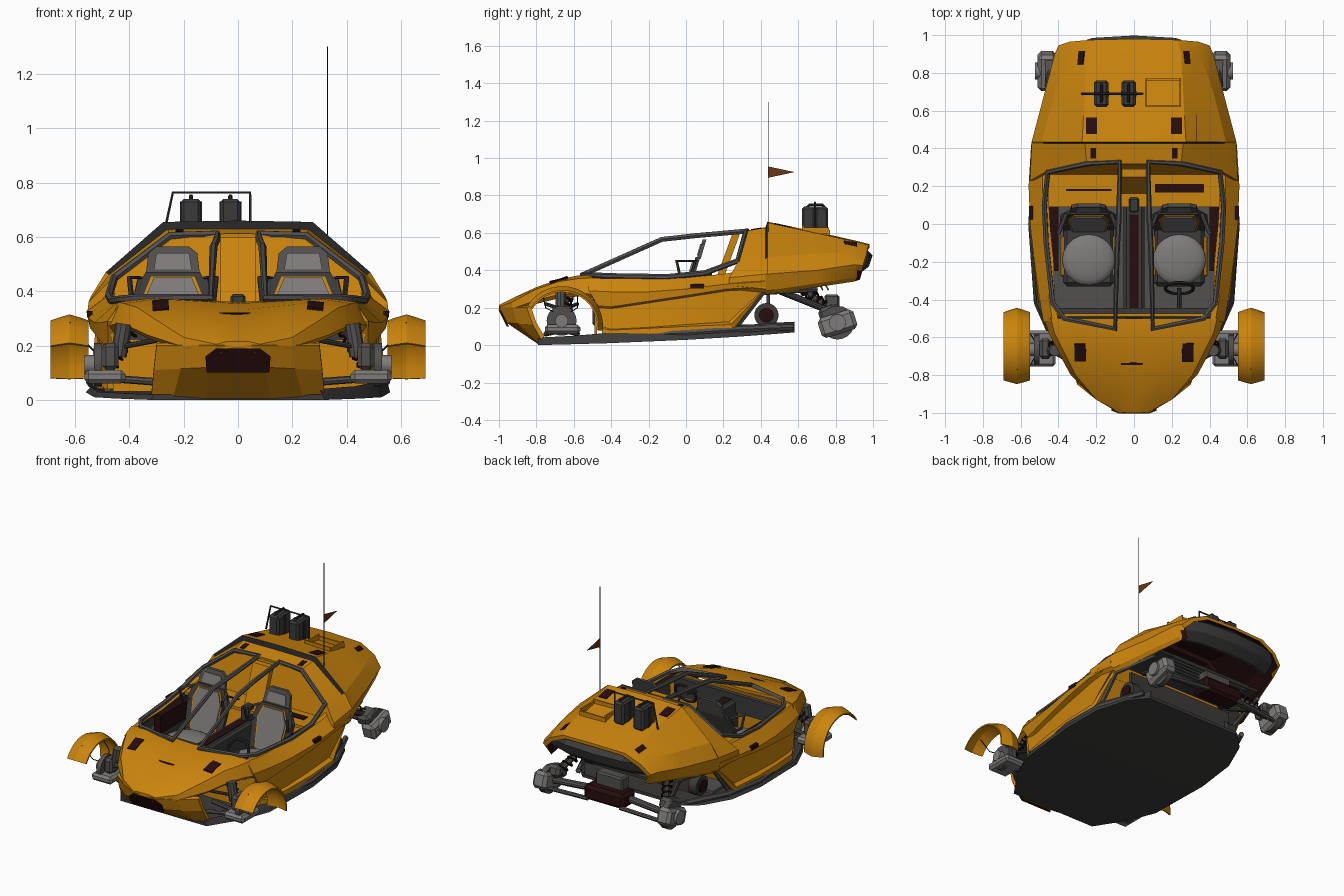
import bpy, bmesh, math
from mathutils import Vector, Matrix
from mathutils.bvhtree import BVHTree

if "Cube" in bpy.data.objects:
    bpy.data.objects.remove(bpy.data.objects["Cube"])

def mat(name, *rgb):
    m = bpy.data.materials.new(name)
    m.diffuse_color = (*rgb, 1)
    m.use_nodes = True
    m.node_tree.nodes["Principled BSDF"].inputs["Base Color"].default_value = m.diffuse_color
    return m

YELLOW = mat("yellow_paint", 0.6, 0.235, 0.004)
BLACK = mat("black_rubber", 0.02, 0.019, 0.019)
DARK = mat("dark_grey", 0.045, 0.043, 0.042)
GREY = mat("mid_grey", 0.085, 0.08, 0.078)
LIGHT = mat("light_grey", 0.21, 0.2, 0.195)
MAROON = mat("dark_maroon", 0.02, 0.004, 0.004)
BROWN = mat("flag_brown", 0.15, 0.035, 0.008)

def finish(name, me, mats, angle=30):
    for m in mats:
        me.materials.append(m)
    for p in me.polygons:
        p.use_smooth = True
    me.set_sharp_from_angle(angle=math.radians(angle))
    ob = bpy.data.objects.new(name, me)
    bpy.context.collection.objects.link(ob)
    return ob

def from_bm(name, bm, mats, angle=30):
    bmesh.ops.recalc_face_normals(bm, faces=bm.faces)
    me = bpy.data.meshes.new(name)
    bm.to_mesh(me)
    bm.free()
    return finish(name, me, mats, angle)

def shell(name, rows, off, mats=(YELLOW, DARK), mirror=False, angle=25):
    """Thick sheet through rows of points; off gives the inner side point."""
    bm = bmesh.new()
    n = len(rows[0])
    loops = [[bm.verts.new(p) for p in r] + [bm.verts.new(off(p)) for p in reversed(r)] for r in rows]
    for a, b in zip(loops, loops[1:]):
        for j in range(2 * n):
            k = (j + 1) % (2 * n)
            bm.faces.new((a[j], a[k], b[k], b[j])).material_index = int(n <= j < 2 * n - 1)
    for l in (loops[0], loops[-1]):
        for j in range(n - 1):
            bm.faces.new((l[j], l[j + 1], l[2 * n - 2 - j], l[2 * n - 1 - j]))
    ob = from_bm(name, bm, mats, angle)
    if mirror:
        ob.modifiers.new("mirror", 'MIRROR')
    return ob

def arch(half):
    return [(-x, y, z) for x, y, z in reversed(half) if x > 0] + list(half)

def inset(dx, dy, dz):
    return lambda p: (p[0] - math.copysign(dx, p[0]) * (abs(p[0]) > 1e-4), p[1] + dy, p[2] + dz)

def extrude(name, poly, axis, a, b, m, fn=lambda p: p):
    """Extrude a 2D polygon along an axis from a to b."""
    put = {'x': lambda u, v, t: (t, u, v), 'y': lambda u, v, t: (u, t, v), 'z': lambda u, v, t: (u, v, t)}[axis]
    bm = bmesh.new()
    A, B = ([bm.verts.new(fn(put(u, v, t))) for u, v in poly] for t in (a, b))
    bm.faces.new(A)
    bm.faces.new(B)
    for i in range(len(poly)):
        j = (i + 1) % len(poly)
        bm.faces.new((A[i], A[j], B[j], B[i]))
    return from_bm(name, bm, [m])

def box(name, c, s, m, rx=0, bevel=0):
    bm = bmesh.new()
    bmesh.ops.create_cube(bm, size=1)
    bmesh.ops.scale(bm, vec=s, verts=bm.verts)
    if bevel:
        bmesh.ops.bevel(bm, geom=bm.edges[:], offset=bevel, segments=1, affect='EDGES')
    bmesh.ops.transform(bm, matrix=Matrix.Translation(c) @ Matrix.Rotation(rx, 4, 'X'), verts=bm.verts)
    return from_bm(name, bm, [m])

def rod(name, a, b, r, m, n=16):
    a, b = Vector(a), Vector(b)
    bm = bmesh.new()
    rot = (b - a).to_track_quat('Z', 'Y').to_matrix().to_4x4()
    bmesh.ops.create_cone(bm, cap_ends=True, segments=n, radius1=r, radius2=r, depth=(b - a).length,
                          matrix=Matrix.Translation((a + b) / 2) @ rot)
    return from_bm(name, bm, [m])

def tube(name, pts, r, m, closed=False):
    cu = bpy.data.curves.new(name, 'CURVE')
    cu.dimensions, cu.bevel_depth, cu.bevel_resolution, cu.use_fill_caps = '3D', r, 1, True
    sp = cu.splines.new('POLY')
    sp.points.add(len(pts) - 1)
    for q, p in zip(sp.points, pts):
        q.co = (*p, 1)
    sp.use_cyclic_u = closed
    tmp = bpy.data.objects.new(name + "_curve", cu)
    me = bpy.data.meshes.new_from_object(tmp)
    bpy.data.objects.remove(tmp)
    me.materials.clear()
    return finish(name, me, [m], 50)

def spring(name, a, b, r, m, turns=6):
    a, b = Vector(a), Vector(b)
    q = (b - a).to_track_quat('Z', 'Y')
    pts = [a.lerp(b, i / (turns * 10)) + q @ Vector((r * math.cos(i * .628), r * math.sin(i * .628), 0))
           for i in range(turns * 10 + 1)]
    tube(name, pts, 0.006, m)
    rod(name + "_damper", a, b, r * .5, GREY, 10)

# Hood
hood = [[(0, -1, .215), (.04, -1, .215), (.08, -.995, .205), (.08, -.995, .19)],
        [(0, -.93, .25), (.1, -.93, .25), (.2, -.93, .23), (.2, -.93, .195)],
        [(0, -.8, .3), (.15, -.8, .31), (.31, -.8, .3), (.335, -.8, .24)],
        [(0, -.68, .33), (.22, -.68, .352), (.37, -.68, .34), (.4, -.68, .27)],
        [(0, -.58, .355), (.3, -.58, .372), (.42, -.58, .355), (.45, -.58, .28)],
        [(0, -.5, .36), (.33, -.5, .375), (.44, -.5, .36), (.485, -.48, .27)]]
hood_ob = shell("hood", [arch(r) for r in hood], inset(.02, 0, -.02), angle=18)

# Chin below the nose, with grille
chin = [[(0, -1, .2), (.08, -1, .2), (.2, -.93, .2), (.3, -.85, .2)],
        [(0, -.96, .12), (.1, -.96, .12), (.21, -.9, .115), (.31, -.82, .11)],
        [(0, -.79, .005), (.12, -.79, .005), (.24, -.78, .005), (.32, -.76, .005)]]
shell("chin", [arch(r) for r in chin], inset(0, .02, .01), angle=10)
extrude("nose_grille", [(-.115, .1), (.115, .1), (.12, .16), (.08, .19), (-.08, .19), (-.12, .16)], 'y', -.008, .004,
        MAROON, lambda p: (p[0], p[1] - .9 - p[2] * .5, p[2]))

# Tub sides with flared belt, recessed door panel and raised sill
tub = [[(.43, -.52, .36), (.48, -.52, .29), (.478, -.47, .21), (.478, -.47, .2), (.48, -.455, .1), (.48, -.45, .09), (.48, -.45, .04)],
       [(.45, -.4, .355), (.5, -.4, .285), (.495, -.4, .205), (.475, -.4, .195), (.485, -.4, .085), (.505, -.4, .08), (.508, -.4, .04)],
       [(.455, -.2, .355), (.528, -.2, .285), (.522, -.2, .235), (.495, -.2, .225), (.505, -.2, .095), (.53, -.2, .09), (.532, -.2, .05)],
       [(.475, 0, .36), (.55, 0, .3), (.545, 0, .265), (.51, 0, .255), (.515, 0, .11), (.545, 0, .1), (.547, 0, .065)],
       [(.485, .2, .38), (.558, .2, .325), (.552, .22, .3), (.52, .22, .29), (.515, .23, .125), (.54, .24, .11), (.535, .25, .08)],
       [(.48, .42, .42), (.545, .42, .34), (.54, .42, .31), (.53, .415, .3), (.52, .41, .295), (.51, .41, .29), (.5, .41, .285)]]
shell("tub_side", tub, inset(.03, 0, 0), mirror=True)
extrude("firewall", [(-.46, .03), (.46, .03), (.47, .28), (.4, .35), (-.4, .35), (-.47, .28)], 'y', -.49, -.475, YELLOW)

# Underside skid plate
skid = [(-.79, .32, 0, .02), (-.6, .45, .005, .03), (-.42, .53, .01, .045), (0, .56, .028, .065), (.28, .54, .045, .085),
        (.48, .46, .06, .1), (.58, .36, .068, .105)]
shell("skid_plate", [[(-w, y, b), (w, y, b), (w - .01, y, t)] for y, w, b, t in skid],
      lambda p: (p[0] * .97, p[1], p[2] + .02), (DARK, DARK))

# Rear shell with raised scoop lip
rear = [[(0, .32, .612), (.25, .32, .61), (.46, .28, .45), (.55, .23, .36), (.555, .23, .32)],
        [(0, .425, .63), (.26, .425, .628), (.475, .425, .46), (.542, .425, .38), (.54, .425, .3)],
        [(0, .435, .66), (.275, .435, .655), (.487, .435, .47), (.542, .435, .38), (.53, .43, .29)],
        [(0, .7, .605), (.26, .7, .598), (.42, .7, .49), (.472, .7, .4), (.45, .7, .33)],
        [(0, .9, .56), (.25, .9, .555), (.35, .9, .5), (.42, .9, .43), (.39, .9, .36)],
        [(0, .98, .54), (.23, .975, .535), (.34, .965, .485), (.4, .945, .425), (.36, .93, .37)]]
rear_ob = shell("rear_shell", [arch(r) for r in rear], inset(.02, 0, -.02), (YELLOW, MAROON, BLACK), angle=20)
for p in rear_ob.data.polygons:  # vent facing forward under the lip
    if p.normal.y < -.6 and .4 < p.center.y < .45 and p.center.z > .44:
        p.material_index = 2
shell("rear_grille", [[(x, y - .02, t), (x, y + .02, .48), (x, y, .42), (x, y - .06, .375)] for x, y, t in
                      ((-.35, .92, .46), (-.22, .965, .515), (0, .978, .52), (.22, .965, .515), (.35, .92, .46))],
      inset(0, -.02, 0), (DARK, MAROON))

# Cabin: floor, dash, bulkhead, tunnel, column
box("cabin_floor", (0, -.05, .1), (.92, .84, .02), GREY)
box("dashboard", (0, -.47, .28), (.8, .05, .12), DARK)
lean = lambda p: (p[0], p[1] + (p[2] - .3) * .22, p[2])
extrude("bulkhead", [(-.5, .09), (.5, .09), (.52, .36), (.45, .44), (.25, .6), (-.25, .6), (-.45, .44), (-.52, .36)],
        'y', .25, .26, YELLOW, lean)
box("rear_shelf", (0, .18, .35), (.92, .18, .02), YELLOW)
box("shelf_slot_left", (-.24, .18, .363), (.24, .012, .006), MAROON)
box("shelf_slot_right", (.24, .19, .363), (.26, .045, .006), MAROON)
box("centre_tunnel", (0, -.15, .2), (.11, .7, .2), DARK, bevel=.015)
box("tunnel_trim", (0, -.2, .302), (.05, .5, .006), MAROON)
extrude("centre_column", [(.14, .3), (.18, .3), (.29, .6), (.25, .6)], 'x', -.065, .065, YELLOW)
box("column_slot", (0, .1, .34), (.055, .08, .1), DARK, bevel=.01)

# Front fender section: crowned strip around the wheel
def fender(s):
    rows = []
    for i in range(15):
        t = math.radians(-8 + 158 * i / 14)
        rows.append([(s * x, -.66 + r * 1.03 * math.cos(t), .105 + r * math.sin(t))
                     for x, r in ((.55, .188), (.585, .2), (.62, .21), (.655, .2), (.69, .188))])
    shell("front_fender", rows, lambda p: (p[0], p[1] + (-.66 - p[1]) * .05, p[2] + (.105 - p[2]) * .05),
          (YELLOW, YELLOW))

for s in (-1, 1):
    fender(s)
    # Front suspension
    box("front_knuckle", (s * .49, -.66, .085), (.15, .19, .05), LIGHT, bevel=.015)
    box("front_caliper", (s * .47, -.66, .16), (.06, .11, .1), GREY, bevel=.015)
    rod("front_brake_disc", (s * .5, -.665, .13), (s * .53, -.665, .13), .08, GREY, 20)
    rod("front_axle_stub", (s * .53, -.665, .13), (s * .565, -.665, .13), .035, LIGHT)
    rod("front_strut_top", (s * .44, -.67, .16), (s * .42, -.67, .28), .03, GREY, 10)
    for y in (-.75, -.58):
        rod("front_lower_arm", (s * .22, y, .06), (s * .48, -.66, .08), .014, GREY, 8)
        rod("front_upper_arm", (s * .3, y, .22), (s * .46, -.66, .19), .01, DARK, 8)
        tube("fender_stay", [(s * .5, -.66, .15), (s * .55, y, .2), (s * .62, y - .02 * (y < -.66), .285)], .003, BLACK)
    spring("front_spring", (s * .37, -.62, .3), (s * .47, -.67, .13), .028, MAROON)
    # Rear suspension
    box("rear_knuckle", (s * .46, .81, .115), (.1, .2, .11), LIGHT, rx=.3, bevel=.02)
    box("rear_caliper", (s * .42, .77, .17), (.1, .12, .08), GREY, rx=.3, bevel=.02)
    rod("rear_brake_disc", (s * .43, .81, .12), (s * .47, .81, .12), .09, GREY, 20)
    rod("rear_axle_stub", (s * .47, .81, .12), (s * .525, .81, .12), .045, LIGHT)
    rod("rear_trailing_arm", (s * .34, .5, .29), (s * .42, .8, .17), .018, DARK, 10)
    rod("rear_half_shaft", (s * .14, .8, .14), (s * .44, .81, .12), .022, GREY, 10)
    rod("rear_lower_arm", (s * .12, .87, .1), (s * .43, .85, .08), .014, GREY, 8)
    spring("rear_spring", (s * .3, .62, .31), (s * .4, .78, .17), .03, MAROON)
    rod("cooling_fan", (s * .36, .43, .16), (s * .42, .43, .16), .065, DARK, 20)
    rod("cooling_fan_hub", (s * .41, .43, .16), (s * .43, .43, .16), .04, MAROON, 12)
    tube("rear_frame_tube", [(s * .5, .27, .1), (s * .49, .41, .28), (s * .42, .7, .3)], .016, GREY)
    tube("sill_tube", [(s * .48, -.42, .045), (s * .542, 0, .065), (s * .52, .3, .085), (s * .4, .57, .095)], .018, GREY)
    # Cabin opening frame, from centre rail round the bulkhead, belt and cowl
    tube("cabin_frame", [(s * .075, .33, .61), (s * .25, .32, .605), (s * .455, .275, .45), (s * .475, .1, .385),
         (s * .465, -.1, .365), (s * .43, -.42, .37), (s * .37, -.5, .375), (s * .1, -.555, .375),
         (s * .09, -.13, .565), (s * .08, .05, .585)], .015, GREY, True)
    box("door_pocket", (s * .425, -.07, .28), (.05, .36, .12), MAROON)
    # Seats: thin leaning back with piping, pads and tubular side wings
    X = s * .24
    tilt = lambda p: (p[0] + X, p[1] + (p[2] - .2) * .3, p[2])
    extrude("seat_back", [(-.13, .14), (.13, .14), (.15, .38), (.1, .47), (-.1, .47), (-.15, .38)], 'y', -.03, -.005, DARK, tilt)
    extrude("seat_piping", [(-.09, .16), (.09, .16), (.11, .38), (.08, .455), (-.08, .455), (-.11, .38)], 'y', -.035, -.03, YELLOW, tilt)
    extrude("seat_back_pad", [(-.08, .16), (.08, .16), (.1, .38), (.07, .45), (-.07, .45), (-.1, .38)], 'y', -.042, -.03, LIGHT, tilt)
    extrude("headrest", [(-.1, .46), (.1, .46), (.09, .54), (.06, .565), (-.06, .565), (-.09, .54)], 'y', -.02, 0, GREY, tilt)
    extrude("headrest_pad", [(-.07, .48), (.07, .48), (.06, .54), (-.06, .54)], 'y', -.026, -.02, LIGHT, tilt)
    for k in (-1, 1):
        tube("seat_wing", [(X + k * .12, .05, .45), (X + k * .16, -.05, .45), (X + k * .15, -.03, .36),
                           (X + k * .14, .02, .36)], .01, DARK, True)
    box("seat_base", (X, -.17, .15), (.27, .32, .09), DARK, bevel=.02)
    box("seat_trim", (X, -.17, .165), (.3, .22, .03), YELLOW, bevel=.01)
    bm = bmesh.new()
    bmesh.ops.create_uvsphere(bm, u_segments=20, v_segments=10, radius=1,
                              matrix=Matrix.Translation((X, -.19, .2)) @ Matrix.Diagonal((.14, .135, .035, 1)))
    from_bm("seat_cushion", bm, [LIGHT], 40)

# Steering wheel
tube("steering_wheel", [(.24 + .075 * math.cos(a * .393), -.34 + .03 * math.sin(a * .393), .31 + .065 * math.sin(a * .393))
                        for a in range(16)], .009, BLACK, True)
rod("steering_column", (.24, -.34, .31), (.24, -.46, .28), .012, DARK, 8)

# Rear drivetrain and underside slats
box("transaxle", (0, .81, .14), (.3, .14, .1), MAROON, bevel=.02)
box("transaxle_mount", (0, .78, .22), (.2, .08, .1), GREY, bevel=.01)
box("rear_firewall", (0, .44, .2), (.8, .02, .2), DARK)
box("engine_deck", (0, .58, .335), (.8, .3, .015), DARK)
for i in range(6):
    box("cooling_slat", (0, .6 + .03 * i, .315), (.62, .008, .05), DARK, rx=.5)

# Thin dark vents laid on the painted surfaces
def plate(ob, x, y, sx, sy, m=MAROON):
    tree = BVHTree.FromPolygons([v.co for v in ob.data.vertices], [p.vertices for p in ob.data.polygons])
    loc, nor, _, _ = tree.ray_cast(Vector((x, y, 3)), Vector((0, 0, -1)))
    if x == 0:
        nor.x = 0
    ax = Vector((1, 0, -nor.x / nor.z)).normalized()
    rot = Matrix((ax, nor.cross(ax), nor)).transposed().to_4x4()
    pl = box("vent_plate", (0, 0, 0), (sx, sy, .009), m)
    pl.matrix_world = Matrix.Translation(loc) @ rot

plate(hood_ob, 0, -.74, .24, .012, MAROON)
for s in (-1, 1):
    plate(hood_ob, s * .285, -.68, .06, .1)
    plate(rear_ob, s * .225, .52, .06, .09)
    plate(rear_ob, s * .215, .375, .03, .055)
    plate(rear_ob, s * .28, .88, .035, .07)
    box("side_marker", (s * .545, .06, .315), (.02, .07, .025), MAROON)

# Jerry cans, rack and tray on the rear deck
for x in (-.173, -.028):
    box("fuel_can", (x, .69, .665), (.075, .14, .15), DARK, bevel=.012)
    box("fuel_can_strap", (x, .69, .66), (.08, .03, .14), BLACK)
    tube("fuel_can_handle", [(x, .64, .73), (x, .66, .75), (x, .73, .75), (x, .745, .73)], .008, BLACK)
tube("can_rack", [(-.275, .69, .6), (-.24, .69, .763), (.045, .69, .763), (.045, .69, .6)], .006, DARK)
for c, sz in (((.155, .625, .625), (.19, .01, .03)), ((.155, .765, .6), (.19, .01, .03)),
              ((.065, .695, .612), (.01, .14, .035)), ((.245, .695, .612), (.01, .14, .035))):
    box("deck_tray_wall", c, sz, YELLOW)

# Antenna and pennant
rod("antenna", (.33, .44, .6), (.33, .44, 1.3), .002, BLACK, 6)
extrude("pennant", [(.44, .895), (.58, .925), (.44, .955)], 'x', .329, .331, BROWN)
